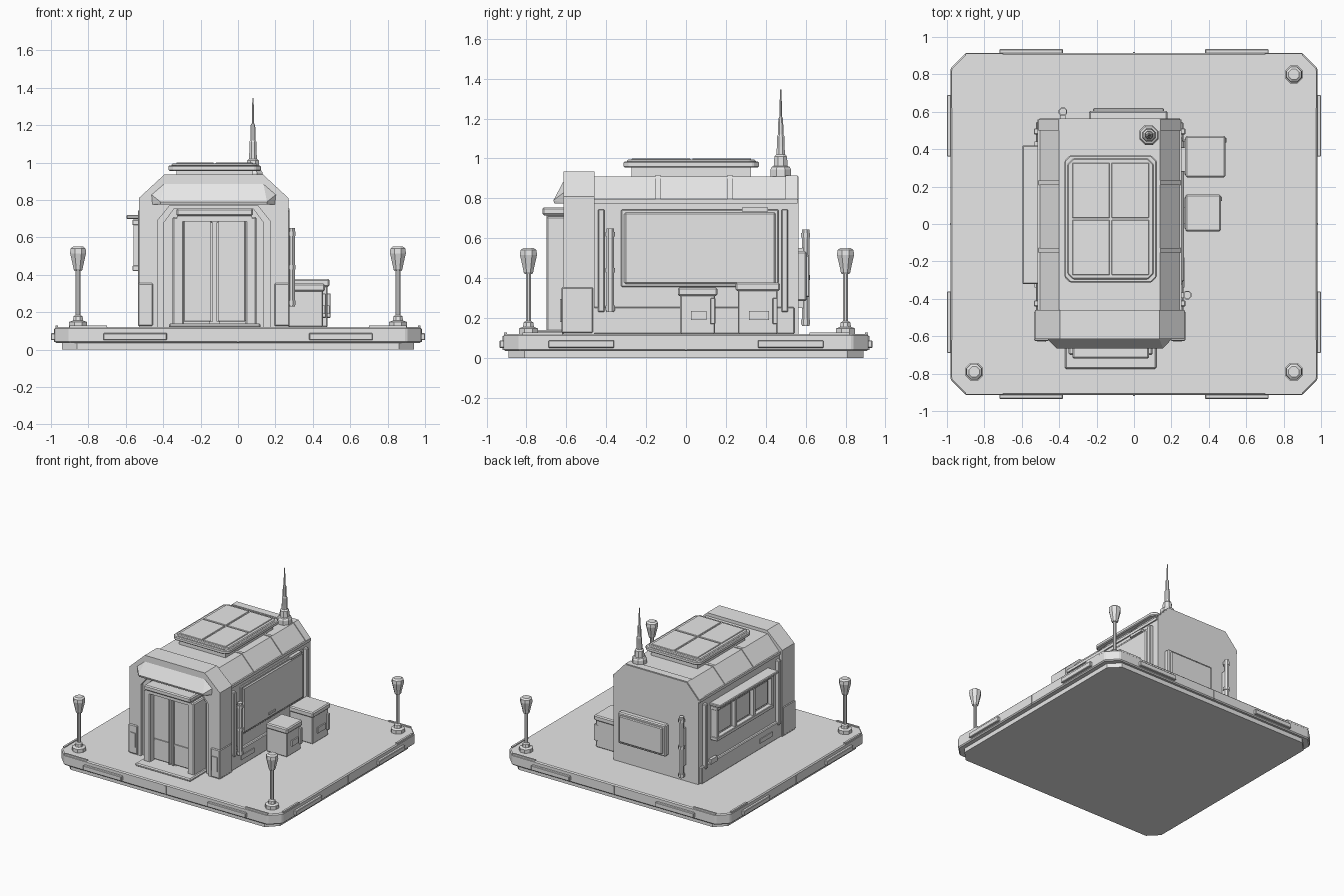
import bpy, bmesh
from math import pi, cos, sin
from mathutils import Vector

if "Cube" in bpy.data.objects:
    bpy.data.objects.remove(bpy.data.objects["Cube"])

grey = bpy.data.materials.new("plain grey")
grey.use_nodes = True
grey.diffuse_color = (0.8, 0.8, 0.8, 1)
grey.node_tree.nodes["Principled BSDF"].inputs["Base Color"].default_value = (0.8, 0.8, 0.8, 1)


def finish(name, bm, bevel=0):
    bmesh.ops.recalc_face_normals(bm, faces=bm.faces)
    mesh = bpy.data.meshes.new(name)
    bm.to_mesh(mesh)
    bm.free()
    mesh.materials.append(grey)
    ob = bpy.data.objects.new(name, mesh)
    bpy.context.collection.objects.link(ob)
    if bevel:
        mod = ob.modifiers.new("bevel", 'BEVEL')
        mod.width, mod.segments = bevel, 1
    return ob


def box(name, x, y, z, bevel=0):
    bm = bmesh.new()
    bmesh.ops.create_cube(bm, size=1)
    for v in bm.verts:
        v.co = [r[0] + (c + 0.5) * (r[1] - r[0]) for r, c in zip((x, y, z), v.co)]
    return finish(name, bm, bevel)


def prism(name, points, depth, axis='Y', bevel=0):
    """Extrude an outline: (x, z) along Y, or (x, y) along Z."""
    bm = bmesh.new()
    place = (lambda a, b, d: (a, d, b)) if axis == 'Y' else (lambda a, b, d: (a, b, d))
    face = bm.faces.new([bm.verts.new(place(a, b, depth[0])) for a, b in points])
    res = bmesh.ops.extrude_face_region(bm, geom=[face])
    move = Vector(place(0, 0, depth[1] - depth[0]))
    bmesh.ops.translate(bm, vec=move, verts=[g for g in res["geom"] if isinstance(g, bmesh.types.BMVert)])
    return finish(name, bm, bevel)


def lathe(name, profile, x, y, sides=8):
    """Stack rings of (radius, z) into a closed turned shape."""
    bm = bmesh.new()
    rings = [[bm.verts.new((x + r * cos(2 * pi * (i + .5) / sides), y + r * sin(2 * pi * (i + .5) / sides), z))
              for i in range(sides)] for r, z in profile]
    for a, b in zip(rings, rings[1:]):
        for i in range(sides):
            j = (i + 1) % sides
            bm.faces.new((a[i], a[j], b[j], b[i]))
    bm.faces.new(rings[0])
    bm.faces.new(rings[-1])
    return finish(name, bm)


def octagon(w, d, c):
    return [(w, c - d), (w, d - c), (w - c, d), (c - w, d), (-w, d - c), (-w, c - d), (c - w, -d), (w - c, -d)]


CX = -0.13  # centre line of the building


def arch(half, top, shoulder, top_half, low=0.12):
    return [(CX - half, low), (CX - half, shoulder), (CX - top_half, top),
            (CX + top_half, top), (CX + half, shoulder), (CX + half, low)]


def arch_ring(name, outer, inner, depth):
    return prism(name, outer + inner[::-1], depth)


# Ground platform with a narrower foot
prism("platform_foot", octagon(0.94, 0.89, 0.08), (0, 0.04), 'Z')
prism("platform", octagon(0.98, 0.915, 0.08), (0.035, 0.12), 'Z', 0.008)
for s in (-1, 1):
    for t in (-1, 1):
        box("platform_end_plate", sorted((s * .38, s * .72)), sorted((t * .9, t * .935)), (.05, .088), .004)
        box("platform_side_plate", sorted((s * .96, s)), sorted((t * .36, t * .69)), (.05, .088), .004)
        box("platform_end_strip", sorted((s * .7, s * .9)), sorted((t * .898, t * .912)), (.115, .128))
        box("platform_side_strip", sorted((s * .962, s * .977)), sorted((t * .62, t * .82)), (.115, .128))
    box("platform_end_seam", (-.006, .006), sorted((s * .9, s * .92)), (.04, .11))
    box("platform_side_seam", sorted((s * .96, s * .985)), (-.006, .006), (.04, .11))

# Corner lamps
for x, y in ((-.855, -.79), (.855, -.79), (.855, .8)):
    lathe("lamp_base", [(.052, .12), (.052, .148), (.03, .155), (.026, .178), (.014, .185)], x, y)
    lathe("lamp_pole", [(.014, .15), (.014, .44)], x, y)
    lathe("lamp_head", [(.02, .42), (.026, .43), (.03, .45), (.046, .515), (.044, .54), (.03, .55)], x, y)

# Main hall with roof ribs, eaves and skirting
prism("hall", arch(.375, .91, .795, .27), (-.5, .565))
for y in (-.14, .22):
    arch_ring("roof_rib", arch(.381, .916, .797, .272, .78), arch(.37, .9, .79, .26, .78), (y - .012, y + .012))
arch_ring("rear_roof_band", arch(.381, .915, .797, .273, .78), arch(.37, .9, .79, .26, .78), (.5, .56))
for s in (-1, 1):
    side = lambda a, b: sorted((CX + s * a, CX + s * b))
    box("skirting", side(.36, .395), (-.47, .545), (.12, .255), .006)
    box("eave_strip", side(.36, .385), (-.47, .56), (.775, .797))
    for y in (-.425, .495):
        box("wall_post", side(.36, .405), (y - .016, y + .016), (.23, .745), .004)
    box("skirting_plate", side(.38, .401), (-.34, -.18), (.17, .205))
    box("skirting_plate", side(.38, .401), (.36, .44), (.24, .28))

# Front portal: outer arch, stepped inner arch, boots and sloped visor
arch_ring("portal_arch", arch(.4, .935, .81, .265), arch(.30, .77, .69, .235), (-.615, -.46))
arch_ring("portal_inner_arch", arch(.31, .775, .7, .24), arch(.265, .755, .68, .21), (-.59, -.49))
box("portal_back_wall", (CX - .3, CX + .3), (-.55, -.49), (.12, .76))
for s in (-1, 1):
    box("portal_boot", sorted((CX + s * .325, CX + s * .405)), (-.625, -.465), (.125, .355), .006)
    box("boot_plate", sorted((CX + s * .34, CX + s * .385)), (-.632, -.6), (.18, .295))
bm = bmesh.new()
for s in (-1, 1):
    for half, y, z in ((.285, -.665, .79), (.285, -.66, .775), (.34, -.6, .775), (.335, -.612, .83), (.265, -.612, .89)):
        bm.verts.new((CX + s * half, y, z))
bmesh.ops.convex_hull(bm, input=bm.verts)
finish("portal_visor", bm)

# Entrance doors, casing and step
DX = -0.125
for s in (-1, 1):
    door = lambda a, b: sorted((DX + s * a, DX + s * b))
    box("door_jamb", door(.165, .225), (-.7, -.54), (.12, .71), .008)
    box("door_leaf", door(.018, .165), (-.655, -.54), (.15, .69), .004)
    box("door_bar", door(.01, .022), (-.672, -.6), (.15, .68))
    box("door_rail", door(.02, .155), (-.663, -.6), (.302, .318))
box("door_core", (DX - .03, DX + .03), (-.645, -.54), (.14, .7))
box("door_header", (DX - .2, DX + .2), (-.7, -.54), (.685, .715))
box("door_canopy", (DX - .205, DX + .205), (-.72, -.54), (.715, .755), .008)
box("door_step", (DX - .245, DX + .245), (-.775, -.55), (.115, .14), .008)

# Large framed panel on the left wall
box("wall_panel_frame", (.2, .258), (-.325, .465), (.355, .745), .005)
box("wall_panel", (.2, .268), (-.31, .45), (.37, .73), .008)
box("panel_tag", (.25, .275), (.28, .41), (.735, .755))
box("panel_latch", (.25, .274), (0, .09), (.4, .415))

# Wall pipes with collars
for name, x, y, low, high in (("side_pipe", .285, -.38, .23, .65), ("rear_pipe", -.38, .6, .16, .645)):
    lathe(name, [(.02, low), (.02, high)], x, y)
    for z in (low + .02, (low + high) / 2, high - .03):
        lathe(name + "_collar", [(.025, z - .012), (.025, z + .012)], x, y)
box("side_pipe_mount", (.23, .285), (-.395, -.365), (.3, .6))
box("rear_pipe_mount", (-.395, -.365), (.55, .6), (.25, .55))

# Window with three panes and awning on the right wall
box("window_back", (-.53, -.48), (-.3, .4), (.43, .69))
for z in ((.42, .45), (.665, .695)):
    box("window_rail", (-.565, -.49), (-.31, .41), z, .004)
for i in range(4):
    y = -.295 + i * .23
    box("window_mullion", (-.56, -.49), (y - .012, y + .012), (.43, .69))
for i in range(3):
    y = -.28 + i * .23
    box("window_pane", (-.54, -.5), (y + .015, y + .185), (.465, .65), .004)
box("window_awning", (-.597, -.49), (-.32, .42), (.698, .72), .005)

# Panel on the rear wall
box("rear_panel_frame", (-.24, .18), (.55, .605), (.285, .535), .008)
box("rear_panel", (-.22, .16), (.55, .62), (.305, .515), .006)

# Equipment crates beside the hall
for y0, y1, x1, top in ((.255, .465, .485, .37), (-.035, .152, .46, .345)):
    box("crate", (.27, x1 - .006), (y0 + .006, y1 - .006), (.12, top - .02), .006)
    box("crate_lid", (.275, x1 + .004), (y0 - .006, y1 + .006), (top - .035, top + .008), .008)
    box("crate_plate", (x1 - .02, x1 + .004), (y0 + .06, y1 - .05), (.19, .235))
    box("crate_hinge", (x1 - .03, x1 + .01), (y1 - .03, y1 - .005), (.17, .3), .003)

# Roof skylight unit with four panels
UX, UY = -.125, .027
box("skylight_base", (UX - .205, UX + .205), (UY - .3, UY + .3), (.9, .965))
for name, w, d, z in (("skylight_tray", .247, .34, (.955, .985)), ("skylight_rim", .23, .323, (.98, .994))):
    ob = prism(name, octagon(w, d, .03), z, 'Z', .006)
    ob.location = (UX, UY, 0)
for s in (-1, 1):
    for t in (-1, 1):
        box("skylight_panel", sorted((UX + s * .005, UX + s * .205)), sorted((UY + t * .005, UY + t * .3)), (.985, 1.0), .003)

# Antenna spire
lathe("antenna_base", [(.056, .9), (.056, .945), (.048, .958), (.038, .962), (.034, 1.01), (.024, 1.02)], .08, .475)
lathe("antenna_spire", [(.024, 1.0), (.021, 1.06), (.021, 1.11), (.015, 1.12), (.013, 1.2), (.007, 1.21),
                        (.006, 1.28), (.003, 1.345)], .08, .475)
